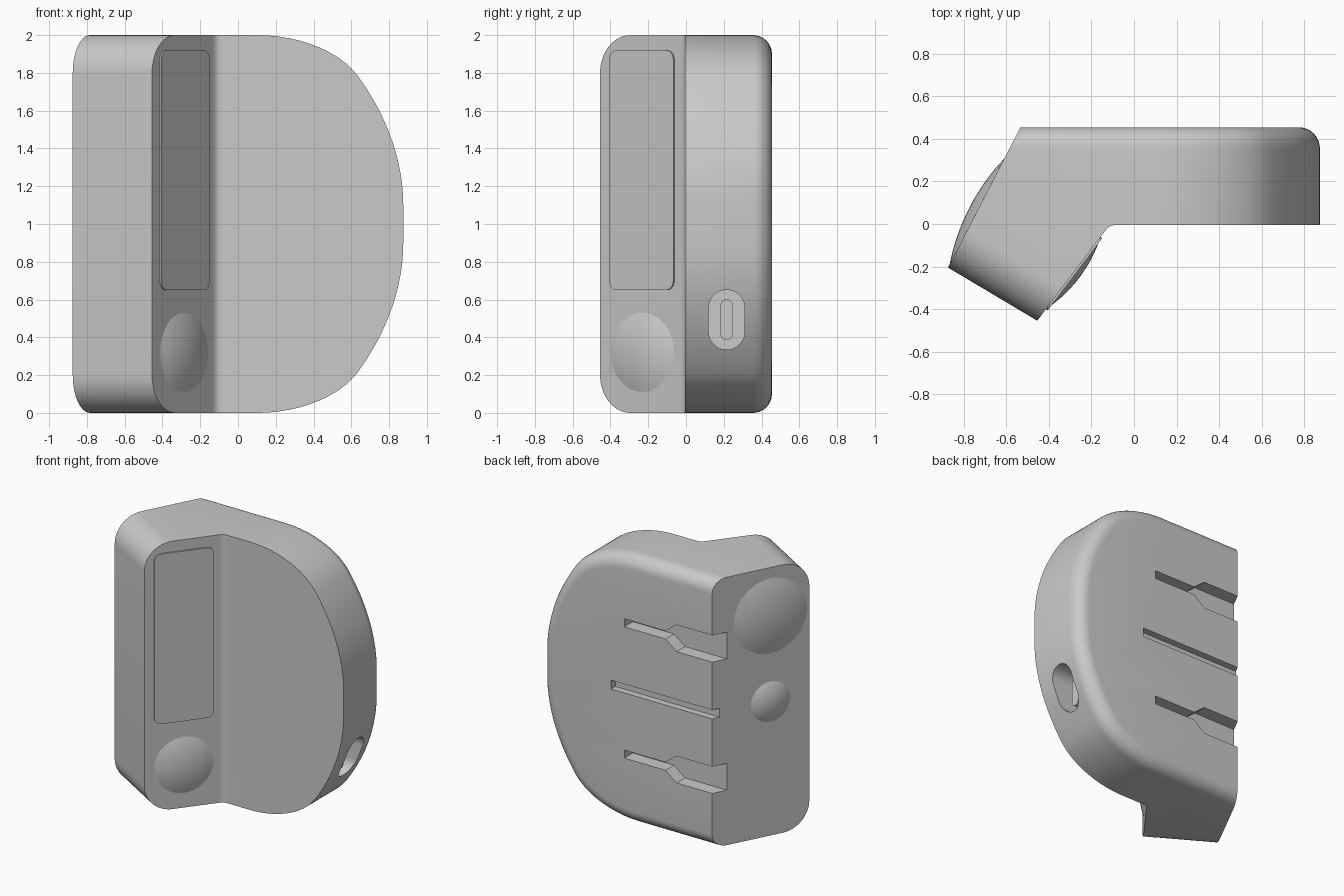
import bpy, bmesh, math
from mathutils import Vector, Matrix

if "Cube" in bpy.data.objects:
    bpy.data.objects.remove(bpy.data.objects["Cube"], do_unlink=True)

grey = bpy.data.materials.new("plain grey")
grey.use_nodes = True
colour = (0.59, 0.59, 0.59, 1)
grey.diffuse_color = colour
grey.node_tree.nodes["Principled BSDF"].inputs["Base Color"].default_value = colour

Z = Vector((0, 0, 1))


def finish(name, bm):
    bmesh.ops.recalc_face_normals(bm, faces=bm.faces)
    mesh = bpy.data.meshes.new(name)
    bm.to_mesh(mesh)
    bm.free()
    obj = bpy.data.objects.new(name, mesh)
    bpy.context.collection.objects.link(obj)
    mesh.materials.append(grey)
    return obj


def prism(points, depth, frame):
    """Extrude a flat outline along the local z of a frame."""
    bm = bmesh.new()
    low, high = ([bm.verts.new((x, y, z)) for x, y in points] for z in (0, depth))
    bm.faces.new(low)
    bm.faces.new(high)
    for i in range(len(points)):
        bm.faces.new((low[i - 1], low[i], high[i], high[i - 1]))
    bm.transform(frame)
    bmesh.ops.recalc_face_normals(bm, faces=bm.faces)
    return bm


def frame(origin, u, v):
    u, v = Vector(u).normalized(), Vector(v).normalized()
    m = Matrix((u, v, u.cross(v))).transposed().to_4x4()
    m.translation = origin
    return m


def bevel(bm, edges, radius, segments):
    bmesh.ops.bevel(bm, geom=edges, offset=radius, segments=segments,
                    profile=0.5, affect='EDGES')


def boolean(obj, cutter, operation):
    mod = obj.modifiers.new("cut", 'BOOLEAN')
    mod.operation, mod.solver, mod.object = operation, 'EXACT', cutter
    bpy.context.view_layer.objects.active = obj
    bpy.ops.object.modifier_apply(modifier=mod.name)
    bpy.data.objects.remove(cutter, do_unlink=True)


def smooth(obj, angle=30):
    bpy.ops.object.select_all(action='DESELECT')
    obj.select_set(True)
    bpy.context.view_layer.objects.active = obj
    bpy.ops.object.shade_smooth_by_angle(angle=math.radians(angle))


def bezier(a, b, c, d, n=14):
    a, b, c, d = map(Vector, (a, b, c, d))
    return [a * (1 - t) ** 3 + b * 3 * t * (1 - t) ** 2 + c * 3 * t * t * (1 - t) + d * t ** 3
            for t in (i / n for i in range(n + 1))]


def rounded_rect(w, h, r, n=8):
    pts = []
    for k, (sx, sy) in enumerate(((1, 1), (-1, 1), (-1, -1), (1, -1))):
        for i in range(n + 1):
            a = math.pi / 2 * (k + i / n)
            pts.append((sx * (w / 2 - r) + r * math.cos(a), sy * (h / 2 - r) + r * math.sin(a)))
    return pts


# Bent plan: flat plate on one side, angled head on the other
tip_front, tip_back = Vector((-0.455, -0.455, 0)), Vector((-0.875, -0.205, 0))
bend, back_edge = Vector((-0.145, -0.045, 0)), Vector((-0.535, 0.455, 0))
inner = bezier(bend.xy, (-0.12, -0.01), (-0.11, -0.005), (-0.08, -0.005), 6)
plan = [(1.2, 0.7), (back_edge.x + 0.127, 0.7), tip_back.xy, tip_front.xy, *inner, (1.2, -0.005)]
bm = prism(plan, 2, Matrix())
end_edges = [e for e in bm.edges
             if all(min((v.co.xy - t.xy).length for t in (tip_front, tip_back)) < 0.001
                    for v in e.verts) and abs(e.verts[0].co.z - e.verts[1].co.z) < 0.01]
bevel(bm, end_edges, 0.2, 12)
body = finish("body", bm)

# D-shaped outline with a rounded rear rim
upper = bezier((0.1, 1), (0.3, 1), (0.52, 0.93), (0.63, 0.79))[:-1] \
    + bezier((0.63, 0.79), (0.77, 0.6), (0.875, 0.36), (0.875, 0.1))
outline = [(-1.5, 1)] + [tuple(p) for p in upper]
outline += [(x, -z) for x, z in reversed(outline)]
bm = prism(outline, 1.455, frame((0, 0.455, 1), (1, 0, 0), Z))
bevel(bm, [e for e in bm.edges if all(v.co.y > 0.45 for v in e.verts)], 0.1, 8)
boolean(body, finish("outline_cutter", bm), 'INTERSECT')

# Rear mounting grooves: a thin one between two that widen at the edge
back = frame((0, 0.5, 1), (1, 0, 0), Z)


def groove(points, z, depth):
    loop = points + [(x, -y) for x, y in reversed(points)]
    bm = prism([(x, y + z) for x, y in loop], depth + 0.045, back)
    boolean(body, finish("groove_cutter", bm), 'DIFFERENCE')


groove([(-1, 0.033), (0.3, 0.033)], 0, 0.05)
for z in (-0.49, 0.49):
    groove([(-1, 0.1), (-0.24, 0.1), (-0.15, 0.03), (0.19, 0.03)], z, 0.1)

# Charging port in the side, with its inner tongue
port = frame((0.6, 0.215, 0.493), (0, 1, 0), Z)
boolean(body, finish("port_cutter", prism(rounded_rect(0.19, 0.316, 0.094), 0.5, port)), 'DIFFERENCE')
smooth(body)
tongue = finish("port_tongue", prism(rounded_rect(0.064, 0.215, 0.031), 0.11,
                                     port @ Matrix.Translation((0, 0, -0.01))))
smooth(tongue)

# Display plate on the angled front face
face_u = (bend - tip_front).normalized()
front_mid = Vector((-0.285, -0.2315, 0))
screen = finish("screen", prism(rounded_rect(0.425, 1.27, 0.05), 0.015,
                                frame(front_mid + Z * 1.285 - face_u.cross(Z) * 0.006, face_u, Z)))
smooth(screen)


# Shallow domed buttons: spherical caps built from rings
def dome(name, centre, u, radius, height, sides=40, rings=8):
    bm = bmesh.new()
    big = (radius ** 2 + height ** 2) / (2 * height)
    spread = math.asin(radius / big)
    prev = None
    for i in range(rings):
        a = spread * (1 - i / rings)
        r, h = big * math.sin(a), big * (math.cos(a) - 1) + height
        ring = [bm.verts.new((r * math.cos(k * math.tau / sides),
                              r * math.sin(k * math.tau / sides), h)) for k in range(sides)]
        if prev:
            for k in range(sides):
                bm.faces.new((prev[k - 1], prev[k], ring[k], ring[k - 1]))
        else:
            bm.faces.new(ring)
        prev = ring
    tip = bm.verts.new((0, 0, height))
    for k in range(sides):
        bm.faces.new((prev[k - 1], prev[k], tip))
    bm.transform(frame(centre, u, Z))
    smooth(finish(name, bm))


dome("front_button", front_mid + Z * 0.32, face_u, 0.21, 0.035)
rear_u = tip_back - back_edge
rear_mid = back_edge + rear_u * 0.6
dome("rear_button_large", rear_mid + Z * 1.64, rear_u, 0.28, 0.04)
dome("rear_button_small", rear_mid + Z, rear_u, 0.15, 0.035)
